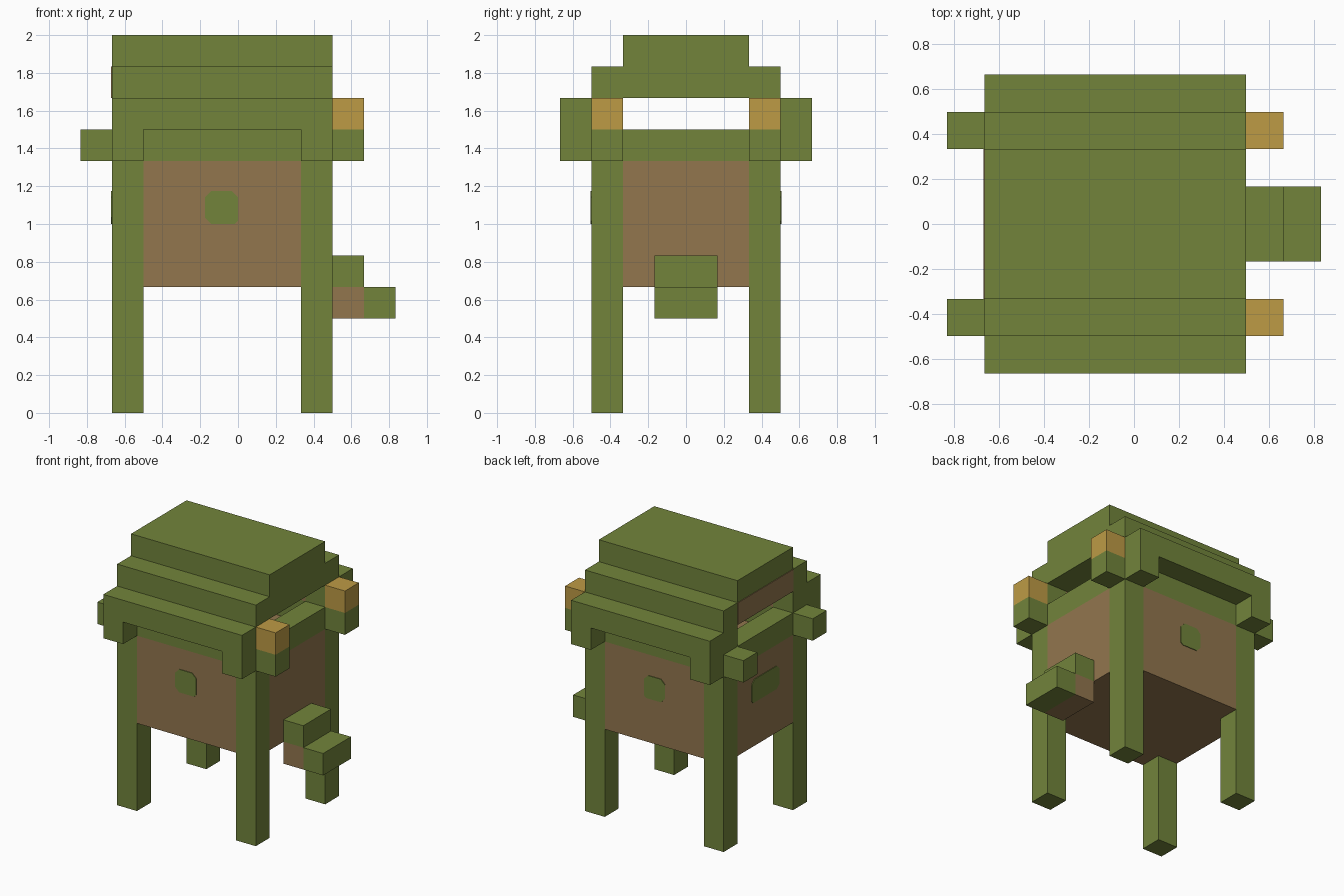
import bpy
import bmesh
from mathutils import Vector

U = 1 / 6  # building module: everything sits on this grid

default = bpy.data.objects.get("Cube")
if default:
    bpy.data.objects.remove(default, do_unlink=True)


def material(name, rgb):
    m = bpy.data.materials.new(name)
    m.use_nodes = True
    m.diffuse_color = (*rgb, 1)
    bsdf = m.node_tree.nodes["Principled BSDF"]
    bsdf.inputs["Base Color"].default_value = (*rgb, 1)
    bsdf.inputs["Roughness"].default_value = 0.9
    return m


GREEN = material("moss green", (0.168, 0.231, 0.044))
BROWN = material("wood brown", (0.287, 0.181, 0.076))
GOLD = material("lamp gold", (0.509, 0.328, 0.060))


def prism(name, points, offset, mat):
    """Extrude a closed outline (module units) along an offset vector."""
    bm = bmesh.new()
    face = bm.faces.new([bm.verts.new(Vector(p) * U) for p in points])
    ext = bmesh.ops.extrude_face_region(bm, geom=[face])
    verts = [g for g in ext["geom"] if isinstance(g, bmesh.types.BMVert)]
    bmesh.ops.translate(bm, verts=verts, vec=Vector(offset) * U)
    bmesh.ops.recalc_face_normals(bm, faces=bm.faces)
    mesh = bpy.data.meshes.new(name)
    bm.to_mesh(mesh)
    bm.free()
    mesh.materials.append(mat)
    obj = bpy.data.objects.new(name, mesh)
    bpy.context.collection.objects.link(obj)
    return obj


def box(name, x, y, z, mat):
    outline = [(x[0], y[0], z[0]), (x[1], y[0], z[0]),
               (x[1], y[1], z[0]), (x[0], y[1], z[0])]
    return prism(name, outline, (0, 0, z[1] - z[0]), mat)


def rounded(a, b, c=0.2):
    """Rectangle outline with clipped corners in two coordinates."""
    (a0, a1), (b0, b1) = a, b
    return [(a0 + c, b0), (a1 - c / 2, b0), (a1, b0 + c / 2), (a1, b1 - c),
            (a1 - c, b1), (a0 + c, b1), (a0, b1 - c), (a0, b0 + c)]


LEFT_X, RIGHT_X = (-4, -3), (2, 3)
T = 0.03  # thickness of painted plates

# Cabin: cross-shaped plan, leaving the corners to the posts
quarter = [(3, -2), (3, 2), (2, 2), (2, 3), (-3, 3), (-3, 2),
           (-4, 2), (-4, -2), (-3, -2), (-3, -3), (2, -3), (2, -2)]
prism("cabin", [(x, y, 4) for x, y in quarter], (0, 0, 4), BROWN)

# Beams along the two ends
box("end_beam_right", RIGHT_X, (-2, 2), (8, 9), GREEN)
box("end_beam_left", LEFT_X, (-2, 2), (8, 9), GREEN)

# Posts, beams, eave drops, lamps: mirrored front and back
for side, label in ((-1, "front"), (1, "back")):
    post_y = sorted((2 * side, 3 * side))
    eave_y = sorted((3 * side, 4 * side))
    for x, end in ((LEFT_X, "a"), (RIGHT_X, "b")):
        box(f"{label}_post_{end}", x, post_y, (0, 10), GREEN)
        box(f"{label}_eave_drop_{end}", x, eave_y, (8, 9), GREEN)
    box(f"{label}_beam", (-3, 2), post_y, (8, 9), GREEN)
    box(f"{label}_loft_wall", (-3, 2), post_y, (9, 10), BROWN)
    box(f"{label}_beam_end", (-5, -4), post_y, (8, 9), GREEN)
    box(f"{label}_lamp_bracket", (3, 4), post_y, (8, 9), GREEN)
    box(f"{label}_lamp", (3, 4), post_y, (9, 10), GOLD)

# Stepped roof with hanging eaves
half = [(3, 10), (3, 9), (4, 9), (4, 10), (3, 10), (3, 11), (2, 11), (2, 12)]
box("roof_lower", (-4, 3), (-3, 3), (10, 11), GREEN)
box("roof_ridge", (-4, 3), (-2, 2), (11, 12), GREEN)
for side, label in ((-1, "front"), (1, "back")):
    box(f"{label}_eave", (-4, 3), sorted((3 * side, 4 * side)), (9, 10), GREEN)
box("gable_panel", (-4 - T, -4), (-2, 2), (10, 11), BROWN)

# Entrance steps
box("upper_step", (3, 4), (-1, 1), (4, 5), GREEN)
box("step_support", (3, 4), (-1, 1), (3, 4), BROWN)
box("lower_step", (4, 5), (-1, 1), (3, 4), GREEN)

# Windows
for side, label in ((-1, "front"), (1, "back")):
    prism(f"{label}_window",
          [(x, 3 * side, z) for x, z in rounded((-1.05, 0), (6, 7.05))],
          (0, T * side, 0), GREEN)
prism("side_window", [(-4, y, z) for y, z in rounded((-1, 1), (6, 7.05))],
      (-T, 0, 0), GREEN)
